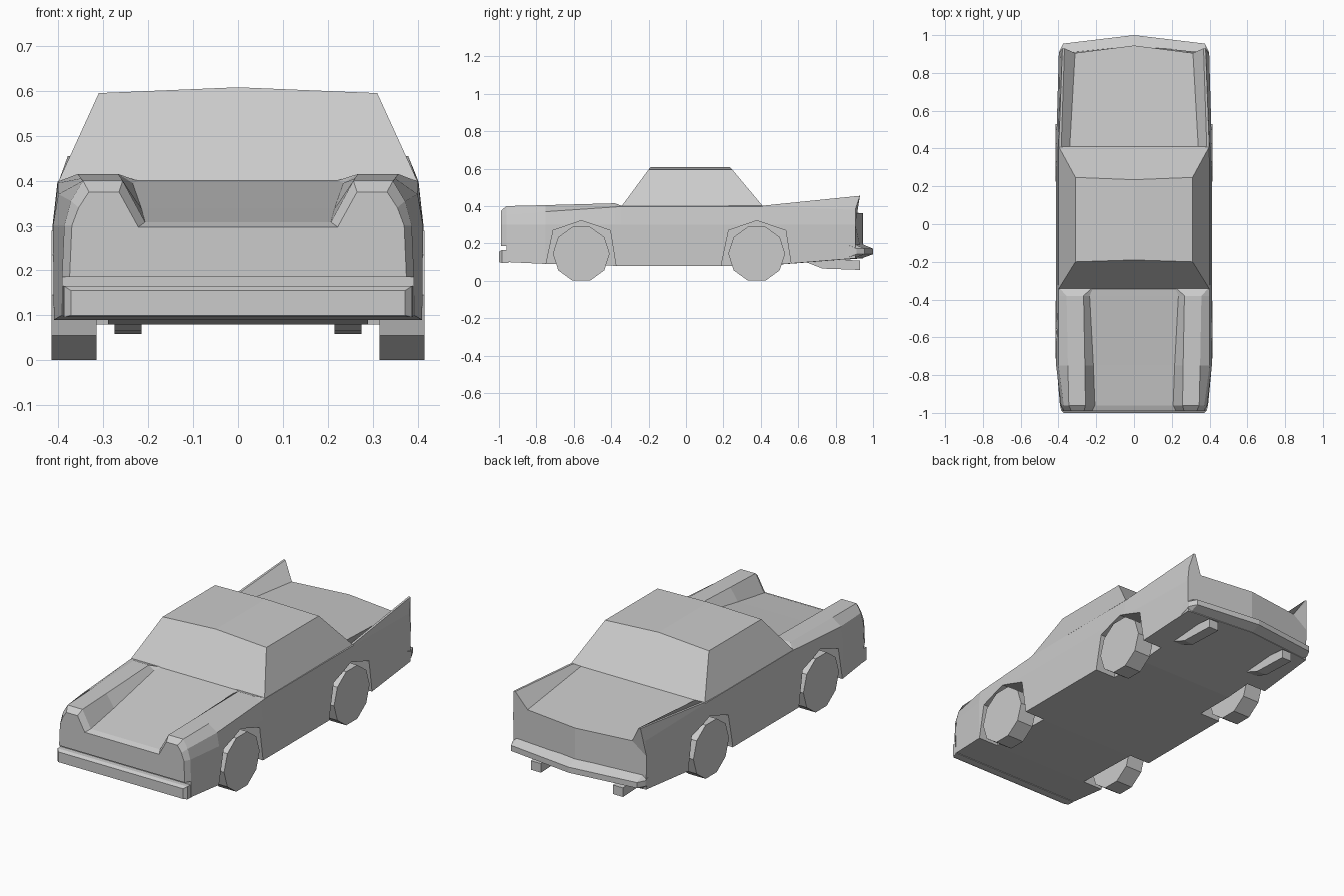
import bpy, bmesh
from math import cos, sin, pi

if "Cube" in bpy.data.objects:
    bpy.data.objects.remove(bpy.data.objects["Cube"])


def loft(name, rings, split_caps=False):
    """Skin a list of equal-length rings and close both ends."""
    bm = bmesh.new()
    vs = [[bm.verts.new(p) for p in r] for r in rings]
    n = len(rings[0])
    for a, b in zip(vs, vs[1:]):
        for i in range(n):
            j = (i + 1) % n
            bm.faces.new((a[i], a[j], b[j], b[i]))
    for cap in (vs[0], vs[-1]):
        if split_caps:
            h = n // 2
            bm.faces.new(cap[:h + 1])
            bm.faces.new(cap[h:] + cap[:1])
        else:
            bm.faces.new(cap)
    bmesh.ops.remove_doubles(bm, verts=bm.verts, dist=1e-5)
    bmesh.ops.dissolve_degenerate(bm, edges=bm.edges, dist=1e-5)
    bmesh.ops.recalc_face_normals(bm, faces=bm.faces)
    me = bpy.data.meshes.new(name)
    bm.to_mesh(me)
    bm.free()
    ob = bpy.data.objects.new(name, me)
    bpy.context.collection.objects.link(ob)
    return ob


def across(name, profile, x0, x1):
    """Extrude a (y, z) profile along x."""
    return loft(name, [[(x, y, z) for y, z in profile] for x in (x0, x1)])


def section(y, yc, yr, zb, wb, wm, ws, zs, ro, ri, zr, v, zv):
    """Body ring: floor, side, shoulder, fender ridge, valley, centre."""
    half = [(wb, y, zb), (wm, y, 0.30), (ws, y, zs), (ro, yr, zr),
            (ri, yr, zr), (v, y, zv)]
    return ([(0, yc, zb)] + half + [(0, yc, zv)]
            + [(-a, b, c) for a, b, c in reversed(half)])


# Body shell from nose to tail fins
body = loft("body", [section(*s) for s in (
    (-.99, -.99, -.99, .185, .375, .37, .355, .34, .332, .265, .375, .222, .297),
    (-.96, -.96, -.96, .185, .392, .387, .372, .355, .345, .257, .40, .207, .308),
    (-.96, -.96, -.96, .10, .392, .387, .372, .355, .345, .257, .40, .207, .308),
    (-.75, -.75, -.75, .09, .41, .412, .40, .37, .35, .26, .405, .215, .338),
    (-.38, -.38, -.38, .08, .412, .413, .401, .395, .357, .267, .415, .235, .395),
    (-.345, -.345, -.345, .08, .412, .413, .401, .398, .39, .23, .402, .22, .40),
    (.41, .41, .41, .08, .412, .412, .402, .398, .398, .385, .402, .34, .40),
    (.905, .945, .93, .12, .395, .398, .39, .38, .379, .368, .455, .312, .362),
)], split_caps=True)

# Wheel wells cut from the body
WHEELS = ((-.56, "front"), (.378, "rear"))
ARCH = ((-.19, .04), (-.188, .09), (-.15, .27), (0, .322), (.155, .27),
        (.187, .07), (.187, .04))
for yc, pos in WHEELS:
    for s in (-1, 1):
        cut = across("well_cutter", [(yc + y, z) for y, z in ARCH], .29 * s, .5 * s)
        cut.hide_render = True
        mod = body.modifiers.new("well", 'BOOLEAN')
        mod.operation, mod.solver, mod.object = 'DIFFERENCE', 'EXACT', cut
        bpy.context.view_layer.objects.active = body
        bpy.ops.object.modifier_apply(modifier=mod.name)
        bpy.data.objects.remove(cut)

# Ten-sided wheels
R = .152
for yc, pos in WHEELS:
    for s, side in ((-1, "left"), (1, "right")):
        across(f"{pos}_{side}_wheel",
               [(yc + R * cos(i * pi / 5), .145 + R * sin(i * pi / 5))
                for i in range(10)], .315 * s, .415 * s)

# Cabin with a slightly crowned roof
loft("cabin", [[(x, yf, .398), (x, yr, .398), (xt, tr, zt), (xt, tf, zt)]
               for x, xt, yf, yr, tf, tr, zt in (
                   (-.4, -.31, -.345, .412, -.20, .247, .595),
                   (0, 0, -.345, .412, -.19, .235, .608),
                   (.4, .31, -.345, .412, -.20, .247, .595))])

# Front bumper, chamfered towards the front
loft("front_bumper", [[(-w, y, a), (w, y, a), (w, y, b), (-w, y, b)]
                      for y, w, a, b in ((-.95, .39, .096, .165),
                                         (-.985, .387, .096, .165),
                                         (-1.0, .372, .10, .155))])

# Rear bumper, pointed at the middle
loft("rear_bumper", [[(x, yo - .06, .197), (x, yo, .172), (x, yo, .142), (x, yo - .06, .12)]
                     for x, yo in ((-.397, .912), (-.375, .955), (0, 1.0),
                                   (.375, .955), (.397, .912))])

# Exhaust pipes
for s, side in ((-1, "left"), (1, "right")):
    across(f"{side}_exhaust", [(.64, .10), (.73, .065), (.93, .058),
                               (.93, .107), (.8, .116)], .215 * s, .275 * s)
